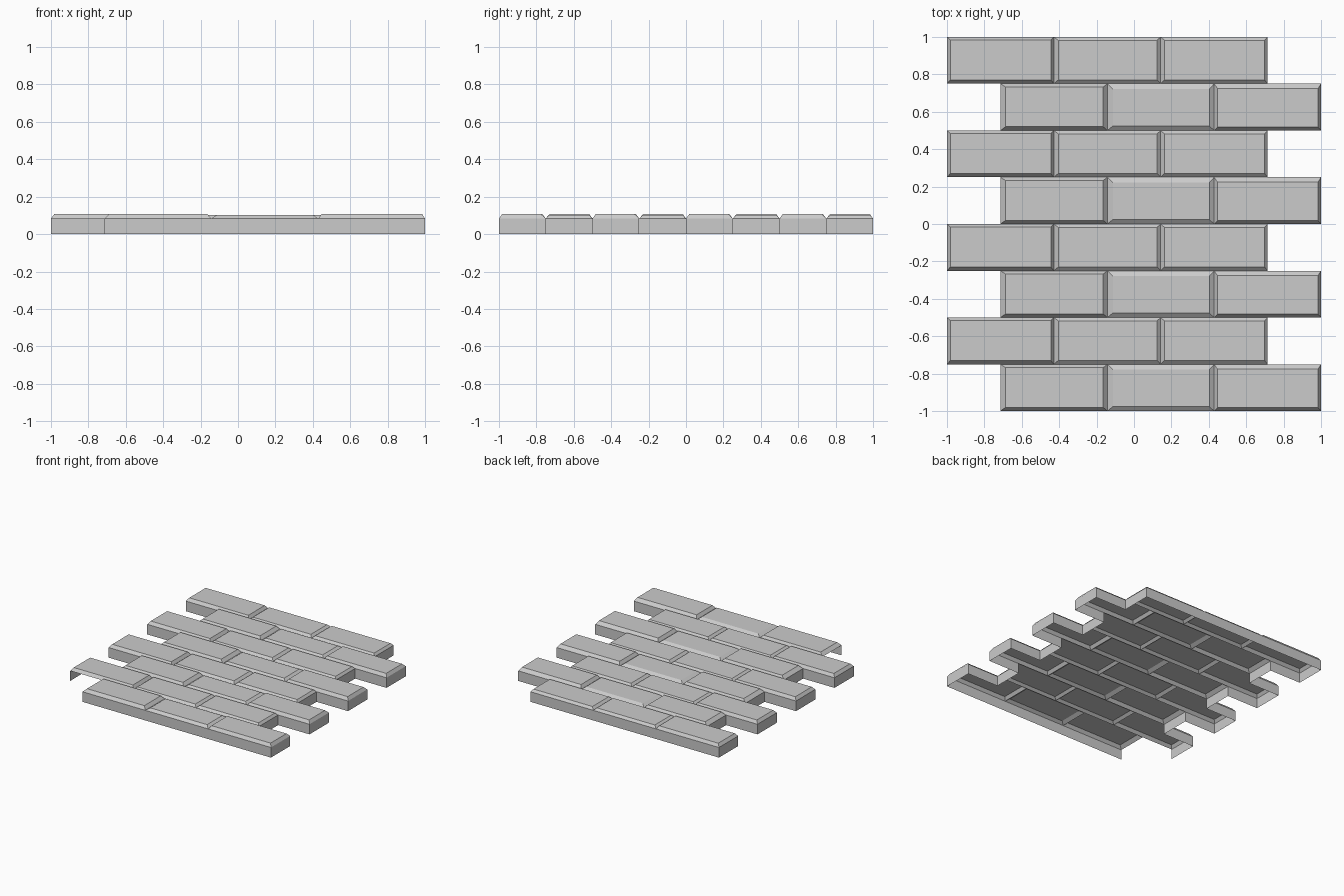
import bpy
import bmesh

if "Cube" in bpy.data.objects:
    bpy.data.objects.remove(bpy.data.objects["Cube"])

ROWS, ROW_H = 8, 0.25
BRICK_L = 4 / 7          # 3.5 brick lengths span the full width
BASE_Z = 0.083           # height where the chamfer starts
# per brick: left inset, right inset, front inset, back inset, top height
ROW_EVEN = [(0.028, 0.022, 0.020, 0.018, 0.108),
            (0.030, 0.026, 0.024, 0.029, 0.102),
            (0.018, 0.016, 0.018, 0.026, 0.108)]
ROW_ODD = [(0.018, 0.016, 0.020, 0.017, 0.107),
           (0.024, 0.020, 0.021, 0.018, 0.102),
           (0.020, 0.016, 0.020, 0.018, 0.102)]


def row_start(i):
    return -1 + BRICK_L / 2 if i % 2 == 0 else -1


def finish(bm, name):
    mesh = bpy.data.meshes.new(name)
    bm.to_mesh(mesh)
    bm.free()
    obj = bpy.data.objects.new(name, mesh)
    bpy.context.collection.objects.link(obj)
    return obj


def add_brick(bm, x, y, spec):
    """Chamfered brick cap, open underneath."""
    l, r, f, b, top = spec
    x2, y2 = x + BRICK_L, y + ROW_H
    low = [bm.verts.new((px, py, BASE_Z)) for px, py in
           ((x, y), (x2, y), (x2, y2), (x, y2))]
    high = [bm.verts.new((px, py, top)) for px, py in
            ((x + l, y + f), (x2 - r, y + f), (x2 - r, y2 - b), (x + l, y2 - b))]
    bm.faces.new(high)
    for k in range(4):
        n = (k + 1) % 4
        bm.faces.new((low[k], low[n], high[n], high[k]))


# brick caps in running bond
bm = bmesh.new()
for i in range(ROWS):
    for j, spec in enumerate(ROW_ODD if i % 2 else ROW_EVEN):
        add_brick(bm, row_start(i) + j * BRICK_L, -1 + i * ROW_H, spec)
finish(bm, "brick_caps")

# stepped outer skirt, left open at the front left notch
path = [(row_start(0), -1)]
for i in range(ROWS):
    xr = row_start(i) + 3 * BRICK_L
    path += [(xr, -1 + i * ROW_H), (xr, -1 + (i + 1) * ROW_H)]
for i in range(ROWS - 1, 0, -1):
    xl = row_start(i)
    path += [(xl, -1 + (i + 1) * ROW_H), (xl, -1 + i * ROW_H)]
bm = bmesh.new()
low = [bm.verts.new((x, y, 0)) for x, y in path]
high = [bm.verts.new((x, y, BASE_Z)) for x, y in path]
for k in range(len(path) - 1):
    bm.faces.new((low[k], low[k + 1], high[k + 1], high[k]))
finish(bm, "outer_skirt")
